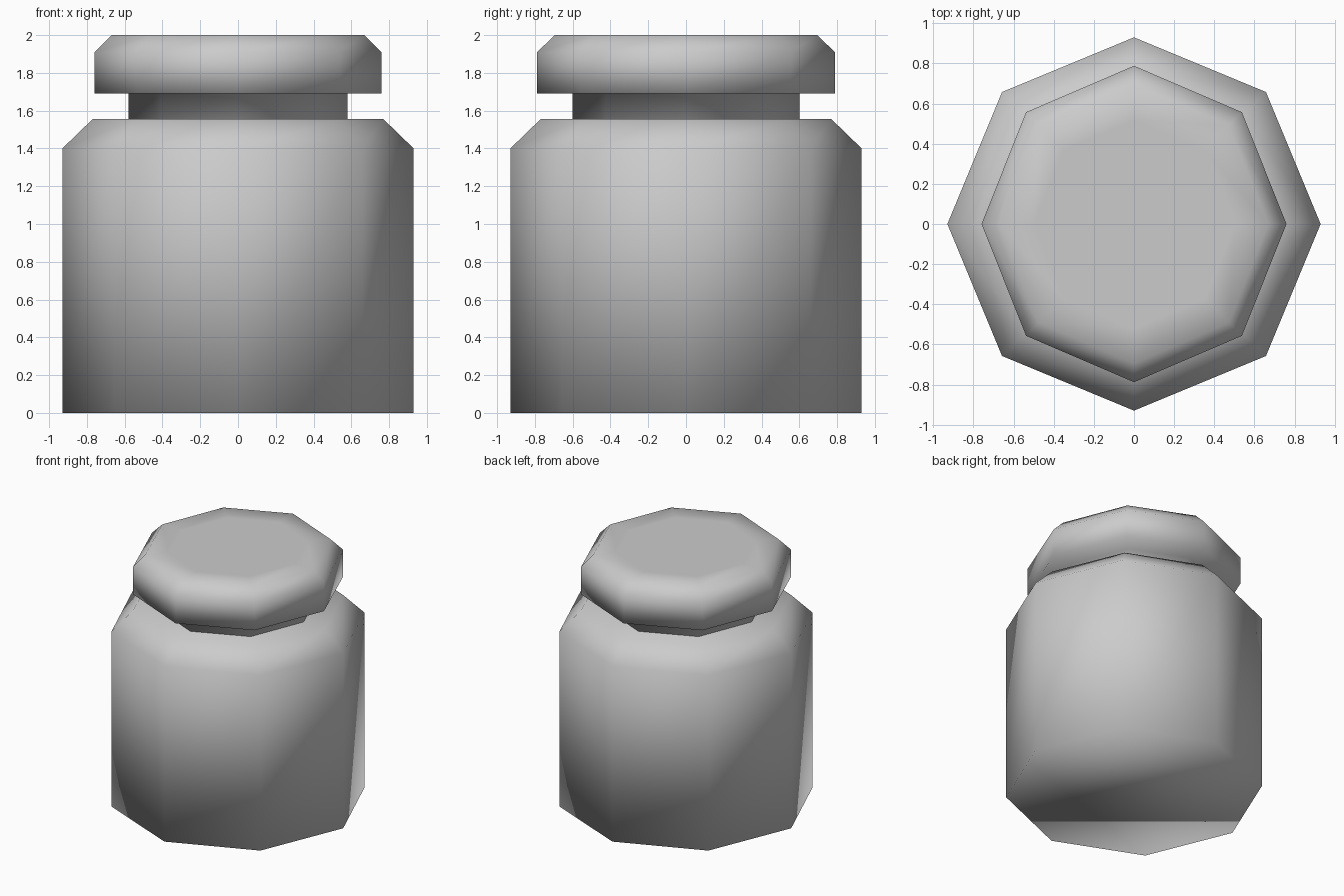
import bpy, bmesh, math

if "Cube" in bpy.data.objects:
    bpy.data.objects.remove(bpy.data.objects["Cube"])

SIDES = 8


def turned(name, profile, y_scale=1.0):
    """Closed eight-sided solid from (radius, height) rings, bottom to top."""
    bm = bmesh.new()
    rings = []
    for r, z in profile:
        rings.append([bm.verts.new((r * math.cos(2 * math.pi * i / SIDES),
                                    r * y_scale * math.sin(2 * math.pi * i / SIDES), z))
                      for i in range(SIDES)])
    for low, high in zip(rings, rings[1:]):
        for i in range(SIDES):
            j = (i + 1) % SIDES
            bm.faces.new((low[i], low[j], high[j], high[i]))
    bm.faces.new(rings[0][::-1])
    bm.faces.new(rings[-1])
    for f in bm.faces:
        f.smooth = True
    mesh = bpy.data.meshes.new(name)
    bm.to_mesh(mesh)
    bm.free()
    obj = bpy.data.objects.new(name, mesh)
    bpy.context.collection.objects.link(obj)
    return obj


# Jar body with sloped shoulder
turned("jar_body", [(0.93, 0), (0.93, 1.40), (0.77, 1.555)])

# Lid and its narrower neck, slightly deeper than wide
turned("jar_lid", [(0.58, 1.555), (0.58, 1.69), (0.76, 1.69), (0.76, 1.91),
                   (0.67, 2.0), (0.50, 2.0)], y_scale=1.037)
